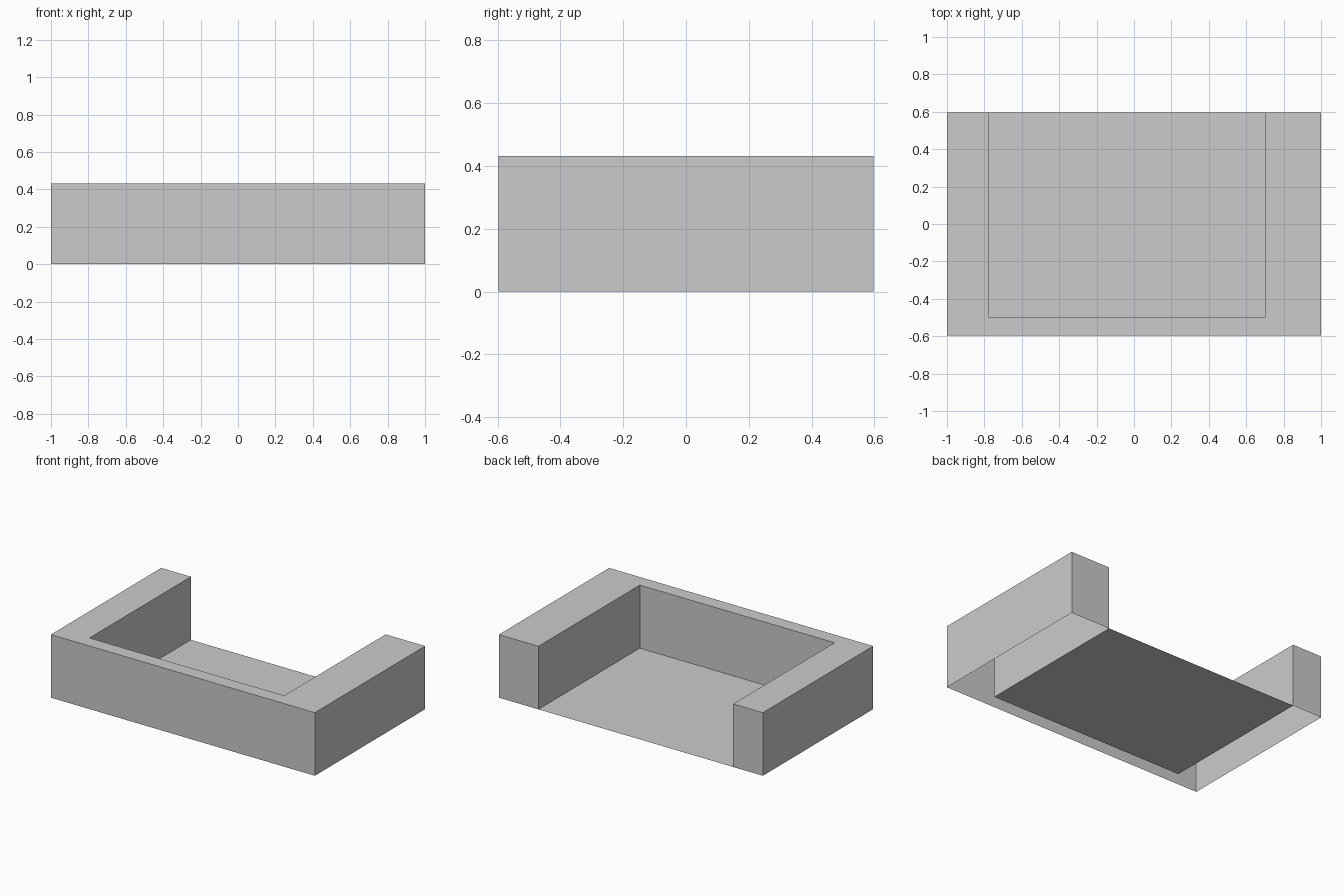
import bpy
import bmesh

if "Cube" in bpy.data.objects:
    bpy.data.objects.remove(bpy.data.objects["Cube"])

W, D, H = 1.0, 0.597, 0.432              # half width, half depth, height
LEFT, RIGHT, FRONT = -0.775, 0.70, -0.50  # inner faces of the walls


def make_object(name, bm):
    mesh = bpy.data.meshes.new(name)
    bm.to_mesh(mesh)
    bm.free()
    obj = bpy.data.objects.new(name, mesh)
    bpy.context.collection.objects.link(obj)
    return obj


# U-shaped walls: sides and top of an extruded outline, hollow and open underneath
outline = [(-W, -D), (W, -D), (W, D), (RIGHT, D),
           (RIGHT, FRONT), (LEFT, FRONT), (LEFT, D), (-W, D)]
bm = bmesh.new()
low = [bm.verts.new((x, y, 0)) for x, y in outline]
high = [bm.verts.new((x, y, H)) for x, y in outline]
for i in range(len(outline)):
    j = (i + 1) % len(outline)
    bm.faces.new((low[i], low[j], high[j], high[i]))
# Top split into three convex strips: front, right and left
for strip in ((0, 1, 4, 5), (1, 2, 3, 4), (0, 5, 6, 7)):
    bm.faces.new([high[i] for i in strip])
make_object("walls", bm)

# Thin floor panel between the walls
bm = bmesh.new()
corners = [(LEFT, FRONT), (RIGHT, FRONT), (RIGHT, D), (LEFT, D)]
bm.faces.new([bm.verts.new((x, y, 0)) for x, y in corners])
make_object("floor", bm)
